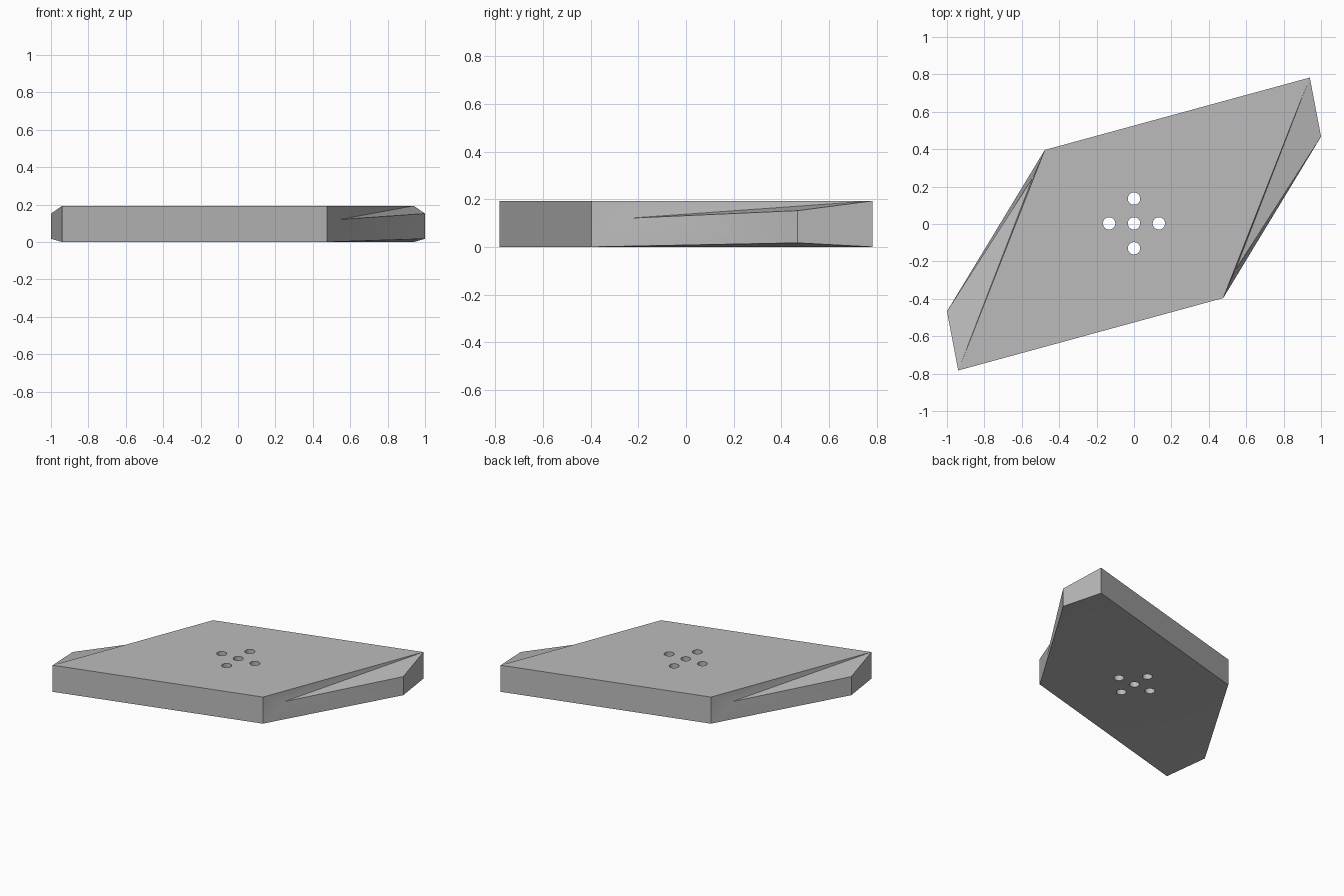
import bpy, bmesh, math
from mathutils import Matrix

cube = bpy.data.objects.get("Cube")
if cube:
    bpy.data.objects.remove(cube, do_unlink=True)

grey = bpy.data.materials.new("plain grey")
grey.use_nodes = True
colour = (0.5, 0.5, 0.5, 1)
grey.diffuse_color = colour
grey.node_tree.nodes["Principled BSDF"].inputs["Base Color"].default_value = colour

HEIGHT = 0.193

# Corners of one end of the plate; the other end is the same, turned half way round
corners = {
    "near_top": (0.477, -0.396, HEIGHT), "near_low": (0.477, -0.396, 0),
    "far_top": (0.94, 0.783, HEIGHT), "far_low": (0.94, 0.783, 0),
    "tip_top": (1.0, 0.467, 0.152), "tip_low": (1.0, 0.467, 0.017),
    "notch": (0.543, -0.245, 0.12),
}
end_faces = [
    "near_top notch far_top",
    "notch tip_top far_top",
    "near_top near_low notch",
    "near_low tip_low notch",
    "notch tip_low tip_top",
    "tip_top tip_low far_low far_top",
    "near_low far_low tip_low",
]

bm = bmesh.new()
ends = []
for turn in (1, -1):
    v = {name: bm.verts.new((x * turn, y * turn, z))
         for name, (x, y, z) in corners.items()}
    for face in end_faces:
        bm.faces.new([v[name] for name in face.split()])
    ends.append(v)

# Flat top, underside and the two long walls
a, b = ends
for level in ("top", "low"):
    bm.faces.new([v[f"{side}_{level}"] for v in ends for side in ("near", "far")])
for v, w in ((a, b), (b, a)):
    bm.faces.new((v["near_top"], w["far_top"], w["far_low"], v["near_low"]))
bmesh.ops.recalc_face_normals(bm, faces=bm.faces)

mesh = bpy.data.meshes.new("plate")
bm.to_mesh(mesh)
bm.free()
mesh.materials.append(grey)
plate = bpy.data.objects.new("plate", mesh)
bpy.context.collection.objects.link(plate)

# Cross of five through holes
bm = bmesh.new()
step = 0.133
for x, y in ((0, 0), (step, 0), (-step, 0), (0, step), (0, -step)):
    bmesh.ops.create_cone(bm, cap_ends=True, segments=32, radius1=0.033,
                          radius2=0.033, depth=1,
                          matrix=Matrix.Translation((x, y + 0.003, 0)))
cut_mesh = bpy.data.meshes.new("hole_cutter")
bm.to_mesh(cut_mesh)
bm.free()
cut_mesh.materials.append(grey)
cutter = bpy.data.objects.new("hole_cutter", cut_mesh)
cutter.hide_render = True
bpy.context.collection.objects.link(cutter)

holes = plate.modifiers.new("holes", "BOOLEAN")
holes.operation = "DIFFERENCE"
holes.solver = "EXACT"
holes.object = cutter
bpy.ops.object.select_all(action="DESELECT")
plate.select_set(True)
bpy.context.view_layer.objects.active = plate
bpy.ops.object.modifier_apply(modifier=holes.name)
bpy.data.objects.remove(cutter, do_unlink=True)
bpy.ops.object.shade_smooth_by_angle(angle=math.radians(30))
